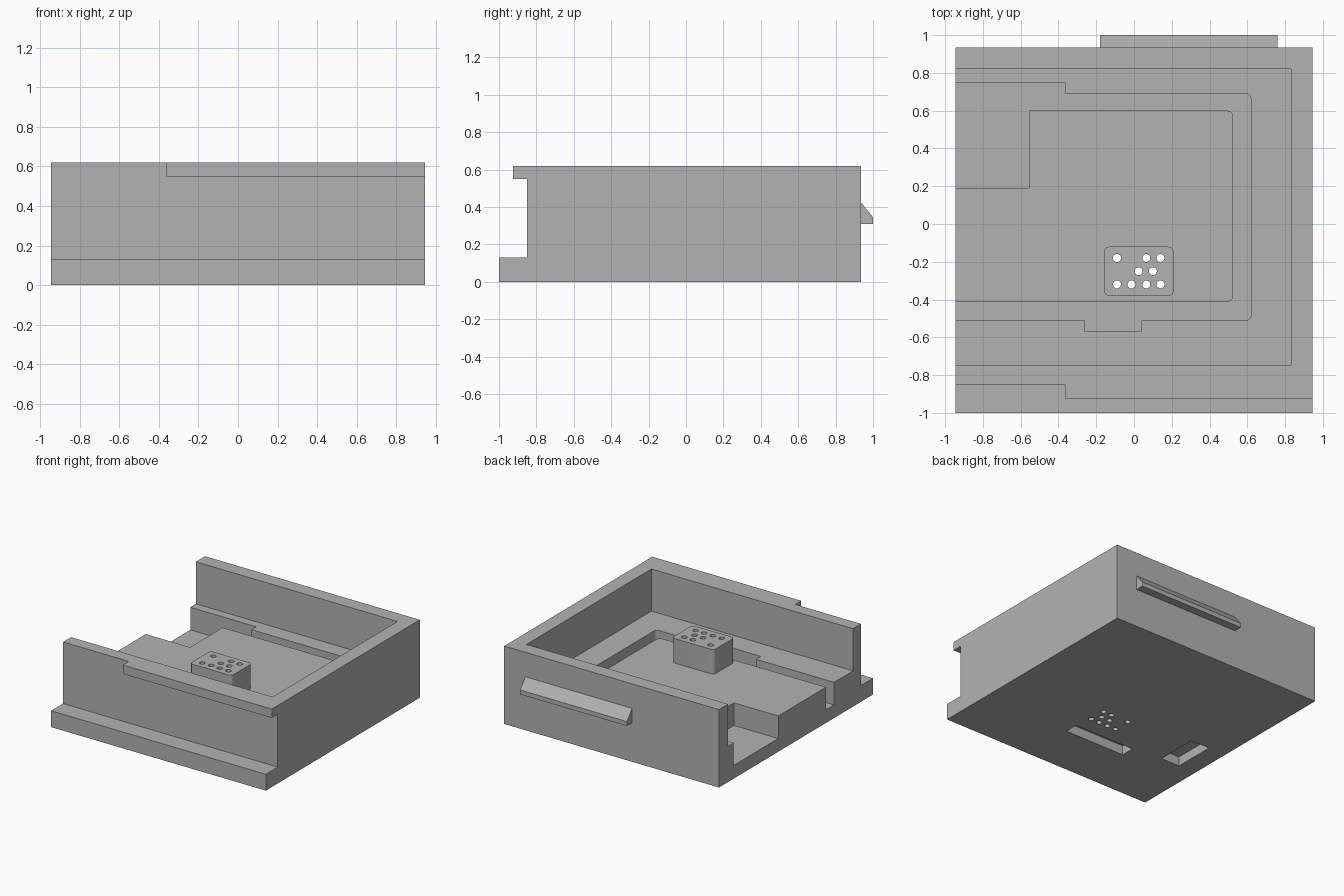
import bpy, bmesh, math
from mathutils import Vector

cube = bpy.data.objects.get("Cube")
if cube:
    bpy.data.objects.remove(cube, do_unlink=True)

# Single grey plastic
grey = bpy.data.materials.new("grey plastic")
grey.use_nodes = True
grey.diffuse_color = (0.45, 0.45, 0.45, 1)
grey.node_tree.nodes["Principled BSDF"].inputs["Base Color"].default_value = grey.diffuse_color


def rounded(points, steps=6):
    """Outline with an optional third value per point: its corner radius."""
    out = []
    for i, p in enumerate(points):
        here = Vector(p[:2])
        if len(p) < 3:
            out.append(here)
            continue
        r = p[2]
        a = (Vector(points[i - 1][:2]) - here).normalized()
        b = (Vector(points[(i + 1) % len(points)][:2]) - here).normalized()
        centre = here + (a + b) * r
        for k in range(steps + 1):
            t = k / steps * math.pi / 2
            out.append(centre - b * r * math.cos(t) - a * r * math.sin(t))
    return out


def prism(name, outline, low, high, axis="z"):
    """Extrude an outline along z (xy outline) or along x (yz outline)."""
    bm = bmesh.new()
    place = (lambda p: (p[0], p[1], low)) if axis == "z" else (lambda p: (low, p[0], p[1]))
    face = bm.faces.new([bm.verts.new(place(p)) for p in outline])
    side = bmesh.ops.extrude_face_region(bm, geom=[face])["geom"]
    move = (0, 0, high - low) if axis == "z" else (high - low, 0, 0)
    bmesh.ops.translate(bm, vec=move, verts=[g for g in side if isinstance(g, bmesh.types.BMVert)])
    bmesh.ops.recalc_face_normals(bm, faces=bm.faces)
    mesh = bpy.data.meshes.new(name)
    bm.to_mesh(mesh)
    bm.free()
    mesh.materials.append(grey)
    obj = bpy.data.objects.new(name, mesh)
    bpy.context.scene.collection.objects.link(obj)
    return obj


def block(name, x0, x1, y0, y1, z0, z1):
    return prism(name, [(x0, y0), (x1, y0), (x1, y1), (x0, y1)], z0, z1)


def combine(target, tool, operation):
    mod = target.modifiers.new(operation.lower(), "BOOLEAN")
    mod.operation, mod.solver, mod.object = operation, "EXACT", tool
    bpy.context.view_layer.update()
    result = target.evaluated_get(bpy.context.evaluated_depsgraph_get())
    mesh = bpy.data.meshes.new_from_object(result)
    target.modifiers.clear()
    target.data = mesh
    bpy.data.objects.remove(tool, do_unlink=True)


SIDE, BACK, TOP = 0.945, 0.935, 0.62
LEDGE, FLOOR, BEYOND = 0.285, 0.105, -1.1

# Outer shell with the front foot, channel and top lip
body = prism("tray_body", [(-1, 0), (BACK, 0), (BACK, TOP), (-0.925, TOP), (-0.925, 0.55),
                           (-0.85, 0.55), (-0.85, 0.13), (-1, 0.13)], -SIDE, SIDE, "x")
combine(body, block("lip_gap", BEYOND, -0.365, -1.1, -0.85, 0.4, 0.8), "DIFFERENCE")

# Main cavity, open at one side
combine(body, block("cavity", BEYOND, 0.83, -0.75, 0.82, LEDGE, 0.8), "DIFFERENCE")

# Moat around the raised platform
moat = [(BEYOND, 0.75), (-0.365, 0.75), (-0.365, 0.69), (0.62, 0.69, 0.03), (0.62, -0.51, 0.03),
        (0.04, -0.51), (0.04, -0.57), (-0.26, -0.57), (-0.26, -0.51), (BEYOND, -0.51),
        (BEYOND, -0.41), (0.525, -0.41, 0.03), (0.525, 0.6, 0.03), (-0.555, 0.6),
        (-0.555, 0.19), (BEYOND, 0.19)]
combine(body, prism("moat", rounded(moat), FLOOR, 0.4), "DIFFERENCE")

# Rounded boss on the platform
boss = [(-0.16, -0.38, 0.03), (0.21, -0.38, 0.03), (0.21, -0.12, 0.03), (-0.16, -0.12, 0.03)]
combine(body, prism("boss", rounded(boss), 0.2, 0.48), "UNION")

# Latch ridge on the back
latch = [(0.9, 0.31), (1, 0.31), (1, 0.345), (BACK, 0.425), (0.9, 0.425)]
combine(body, prism("latch", latch, -0.18, 0.76, "x"), "UNION")

# Recesses in the underside
combine(body, block("long_recess", -0.37, 0.165, -0.57, -0.46, -0.1, 0.075), "DIFFERENCE")
combine(body, block("short_recess", -0.79, -0.625, -0.43, -0.09, -0.1, 0.075), "DIFFERENCE")

# Pin holes through the boss
rows = {-0.18: (-0.09, 0.065, 0.14), -0.25: (0.025, 0.1), -0.32: (-0.09, -0.013, 0.065, 0.14)}
for y, columns in rows.items():
    for x in columns:
        ring = [(x + 0.021 * math.cos(k * math.tau / 20), y + 0.021 * math.sin(k * math.tau / 20))
                for k in range(20)]
        combine(body, prism("pin_hole", ring, -0.1, 0.7), "DIFFERENCE")

# Smooth the small curves, keep edges sharp
bpy.ops.object.select_all(action="DESELECT")
body.select_set(True)
bpy.context.view_layer.objects.active = body
bpy.ops.object.shade_smooth_by_angle(angle=math.radians(30))
